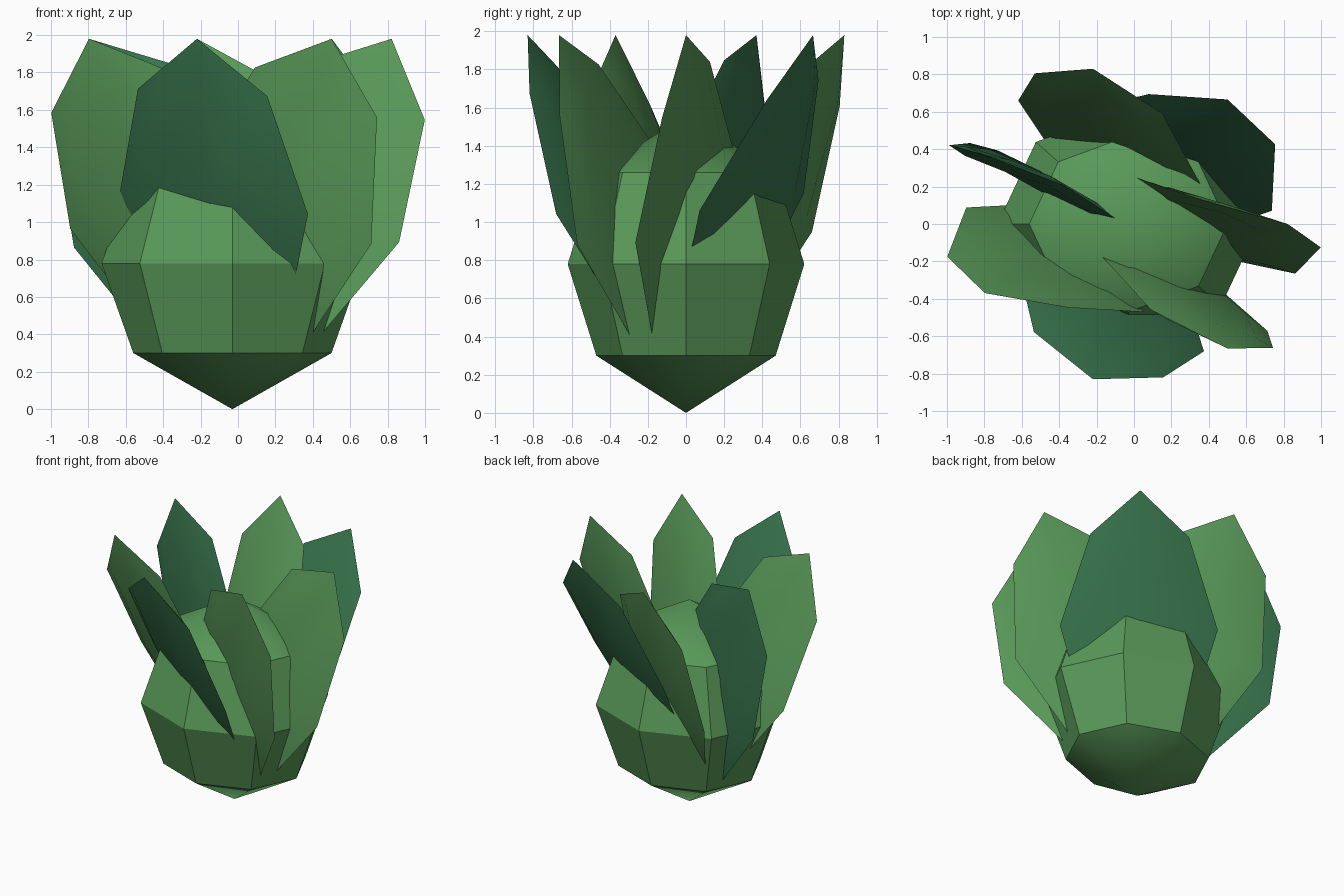
import bpy
import bmesh
from math import cos, sin, pi, radians, atan
from mathutils import Matrix, Vector

SIDES = 8

cube = bpy.data.objects.get("Cube")
if cube:
    bpy.data.objects.remove(cube, do_unlink=True)


def material(name, rgb):
    mat = bpy.data.materials.new(name)
    mat.use_nodes = True
    mat.diffuse_color = (*rgb, 1)
    shader = next(n for n in mat.node_tree.nodes if n.type == "BSDF_PRINCIPLED")
    shader.inputs["Base Color"].default_value = (*rgb, 1)
    return mat


def spindle(name, half, rings, mat, matrix):
    """Closed form with pointed ends; rings are (height, width, depth, turn)."""
    bm = bmesh.new()
    loops = []
    for z, rx, ry, turn in rings:
        spin = Matrix.Rotation(radians(turn), 3, "Z")
        loop = []
        for i in range(SIDES):
            a = 2 * pi * i / SIDES
            loop.append(bm.verts.new(spin @ Vector((rx * cos(a), ry * sin(a), z))))
        loops.append(loop)
    bottom = bm.verts.new((0, 0, -half))
    top = bm.verts.new((0, 0, half))
    for i in range(SIDES):
        j = (i + 1) % SIDES
        bm.faces.new((bottom, loops[0][j], loops[0][i]))
        bm.faces.new((top, loops[-1][i], loops[-1][j]))
        for low, high in zip(loops, loops[1:]):
            bm.faces.new((low[i], low[j], high[j], high[i]))
    bmesh.ops.recalc_face_normals(bm, faces=bm.faces[:])
    mesh = bpy.data.meshes.new(name)
    bm.to_mesh(mesh)
    bm.free()
    mesh.materials.append(mat)
    obj = bpy.data.objects.new(name, mesh)
    bpy.context.collection.objects.link(obj)
    obj.matrix_world = matrix
    bpy.ops.object.select_all(action="DESELECT")
    obj.select_set(True)
    bpy.context.view_layer.objects.active = obj
    bpy.ops.object.shade_smooth_by_angle(angle=radians(30))
    return obj


green = material("leaf green", (0.1, 0.32, 0.1))
deep_green = material("deep blue green", (0.04, 0.18, 0.075))

# Faceted plant body
CENTRE_X = -0.03
body_rings = [(-0.48, 0.53, 0.47, 0), (0, 0.70, 0.62, 0), (0.48, 0.53, 0.47, 0)]
spindle("body", 0.78, body_rings, green, Matrix.Translation((CENTRE_X, 0, 0.78)))

# Seven flat leaves, each leaning outwards without turning about its own axis
LEAVES = 7
LEAN = 0.47
leaf_rings = [(-0.65, 0.367, 0.035, -28), (0, 0.565, 0.05, -28), (0.65, 0.367, 0.035, -20)]
for k in range(LEAVES):
    angle = 2 * pi * k / LEAVES
    out = Vector((cos(angle), sin(angle), 0))
    tilt = Matrix.Rotation(atan(LEAN), 4, Vector((-out.y, out.x, 0)))
    place = Matrix.Translation(Vector((CENTRE_X, 0, 1.105)) + out * 0.44)
    spindle(f"leaf_{k + 1}", 0.967, leaf_rings, deep_green if k % 2 else green, place @ tilt)
